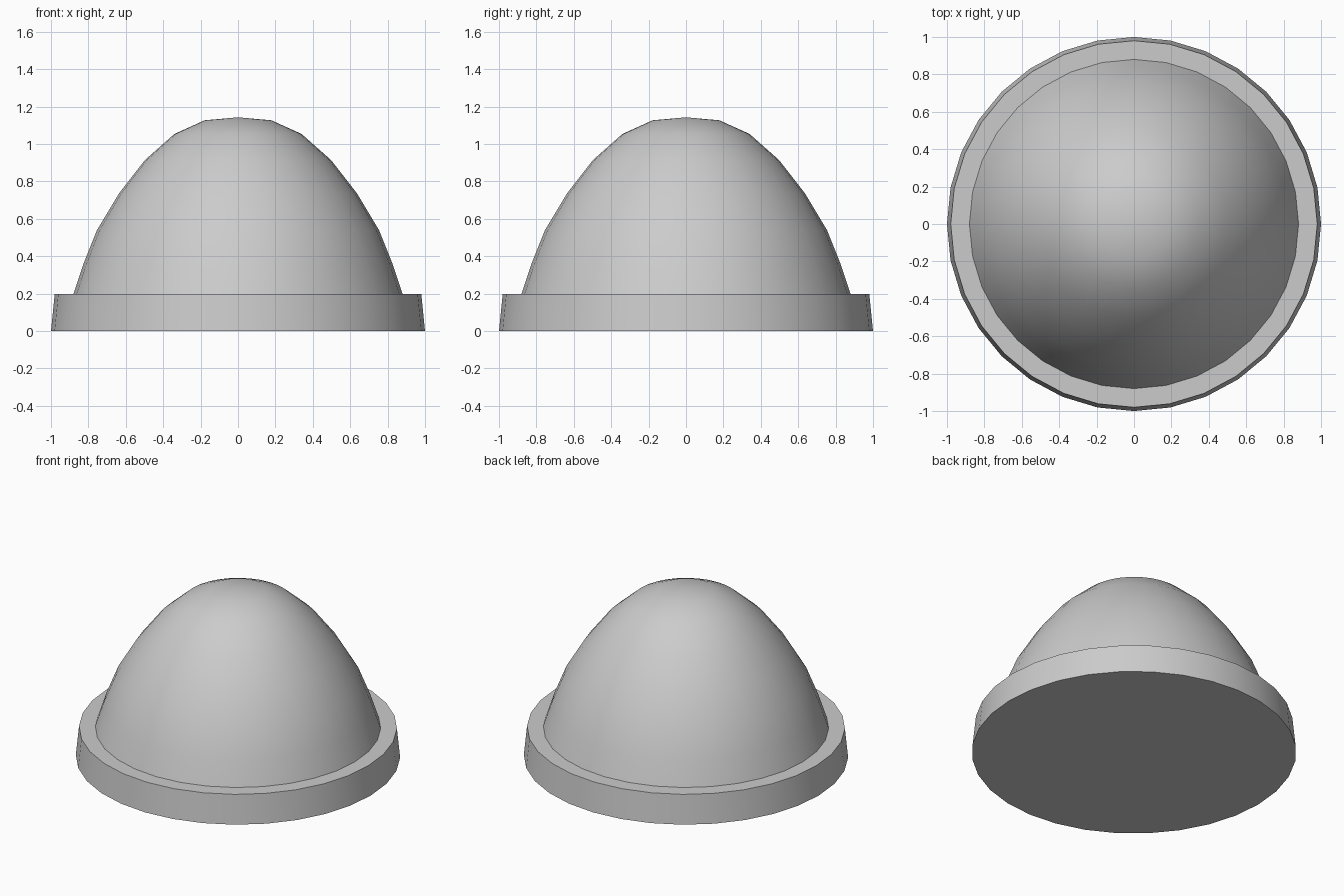
import bpy, bmesh, math

if "Cube" in bpy.data.objects:
    bpy.data.objects.remove(bpy.data.objects["Cube"])

SIDES = 32


def lathe(name, profile):
    """Revolve (radius, z) points around z; radius 0 closes to a pole."""
    bm = bmesh.new()
    rings = []
    for r, z in profile:
        if r == 0:
            rings.append([bm.verts.new((0, 0, z))])
        else:
            rings.append([bm.verts.new((r * math.cos(2 * math.pi * i / SIDES),
                                        r * math.sin(2 * math.pi * i / SIDES), z))
                          for i in range(SIDES)])
    for a, b in zip(rings, rings[1:]):
        for i in range(SIDES):
            j = (i + 1) % SIDES
            if len(b) == 1:
                bm.faces.new((a[i], a[j], b[0]))
            else:
                bm.faces.new((a[i], a[j], b[j], b[i]))
    # flat underside
    bm.faces.new(rings[0][::-1])
    bmesh.ops.recalc_face_normals(bm, faces=bm.faces)
    mesh = bpy.data.meshes.new(name)
    bm.to_mesh(mesh)
    bm.free()
    obj = bpy.data.objects.new(name, mesh)
    bpy.context.collection.objects.link(obj)
    bpy.ops.object.select_all(action='DESELECT')
    obj.select_set(True)
    bpy.context.view_layer.objects.active = obj
    bpy.ops.object.shade_smooth_by_angle(angle=math.radians(35))
    return obj


# Base rim, flat ledge and rounded dome in one closed shell
lathe("domed_button", [
    (1.0, 0.0), (0.98, 0.197),
    (0.88, 0.197), (0.828, 0.355), (0.754, 0.54), (0.637, 0.735),
    (0.498, 0.914), (0.34, 1.054), (0.178, 1.127), (0.0, 1.143),
])
